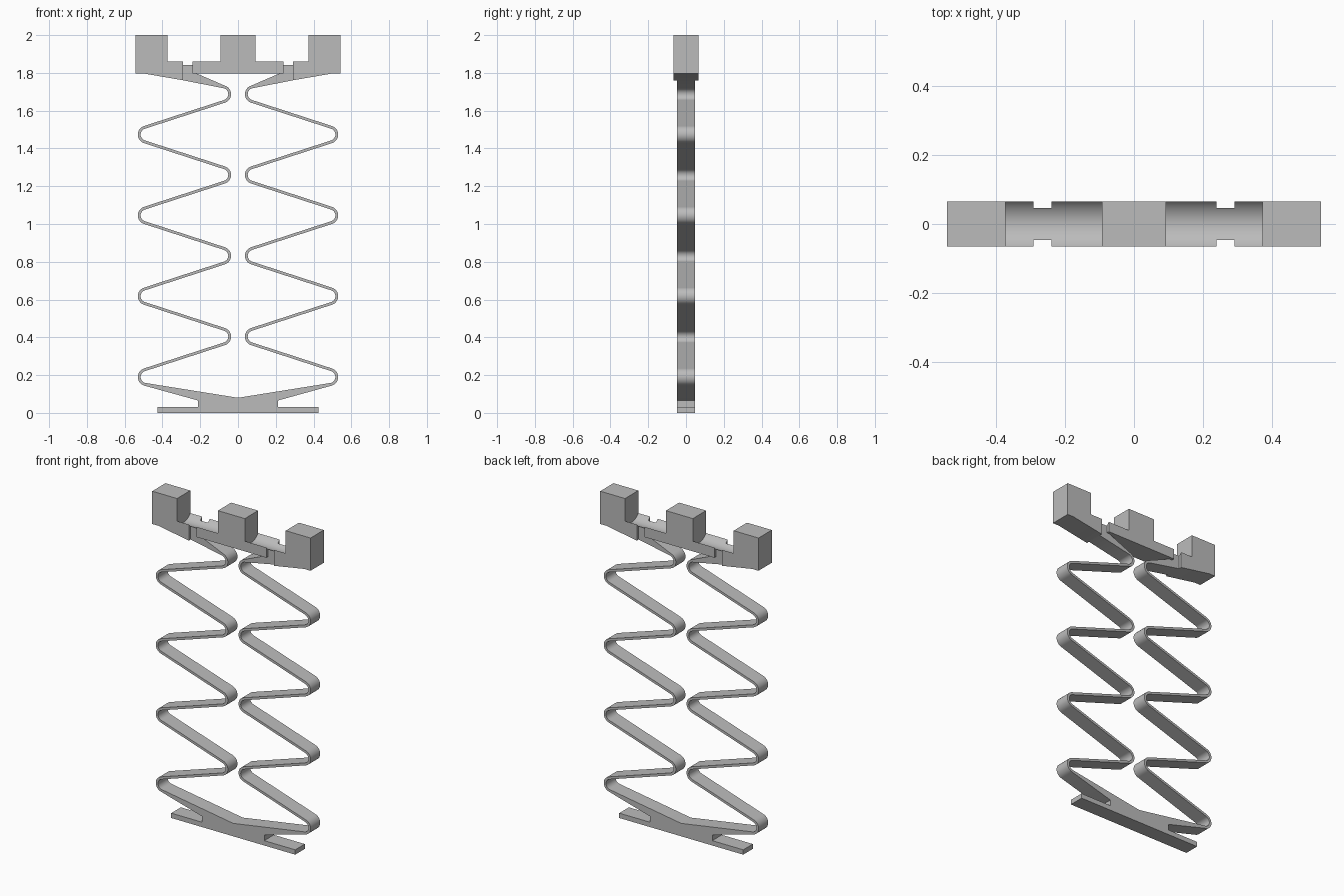
import bpy, bmesh, math
from mathutils import Vector

cube = bpy.data.objects.get("Cube")
if cube:
    bpy.data.objects.remove(cube, do_unlink=True)

grey = bpy.data.materials.new("plain_grey")
grey.use_nodes = True
grey.diffuse_color = (0.5, 0.5, 0.5, 1)
grey.node_tree.nodes["Principled BSDF"].inputs["Base Color"].default_value = (0.5, 0.5, 0.5, 1)


def add_prism(bm, outline, start, end, place):
    """Extrude a flat outline from start to end; place maps (a, b, depth) to xyz."""
    near = [bm.verts.new(place(a, b, start)) for a, b in outline]
    far = [bm.verts.new(place(a, b, end)) for a, b in outline]
    bm.faces.new(near)
    bm.faces.new(far[::-1])
    for i in range(len(near)):
        j = (i + 1) % len(near)
        bm.faces.new((near[j], near[i], far[i], far[j]))


def finish(name, bm):
    bmesh.ops.recalc_face_normals(bm, faces=bm.faces)
    mesh = bpy.data.meshes.new(name)
    bm.to_mesh(mesh)
    bm.free()
    mesh.materials.append(grey)
    obj = bpy.data.objects.new(name, mesh)
    bpy.context.collection.objects.link(obj)
    return obj


def front_part(name, outlines, half_depth):
    bm = bmesh.new()
    for outline in outlines:
        add_prism(bm, outline, -half_depth, half_depth, lambda a, b, d: (a, d, b))
    return finish(name, bm)


def mirrored(points):
    return [(-x, z) for x, z in reversed(points)]


# Main sizes
TOP = 2.0
RAIL_BOTTOM = 1.797
BLOCK_DEPTH, SPRING_DEPTH = 0.065, 0.047
GAP_IN, GAP_OUT = 0.0925, 0.3725      # gaps between the three blocks
NECK_IN, NECK_OUT = 0.24, 0.292       # slim joint in the rail

# Zigzag spring: two parallel edges running around alternating bends
INNER_X, OUTER_X = 0.084, 0.483
FIRST_Z, STEP_Z = 0.19, 0.2139
RADIUS, HALF_WIRE = 0.04, 0.0075
BENDS, ARC_STEPS = 8, 14
reach = OUTER_X - INNER_X
slope = math.atan2(STEP_Z, reach) - math.asin(2 * RADIUS / math.hypot(reach, STEP_Z))
end_slope = math.radians(16)
left_edge, right_edge = [], []
for i in range(BENDS):
    outer = i % 2 == 0
    first = end_slope if i == 0 else slope
    last = end_slope if i == BENDS - 1 else slope
    side = 1 if outer else -1
    begin, stop = first - math.pi / 2, math.pi / 2 - last
    cx, cz = (OUTER_X if outer else INNER_X), FIRST_Z + STEP_Z * i
    for k in range(ARC_STEPS + 1):
        t = begin + (stop - begin) * k / ARC_STEPS
        for edge, offset in ((left_edge, -HALF_WIRE), (right_edge, HALF_WIRE)):
            r = RADIUS + side * offset
            edge.append((cx + side * r * math.cos(t), cz + r * math.sin(t)))

# Spring frame: foot, wedge arms, both springs and the rail joints in one outline
half = [(0, 0.08)] + left_edge
half += [(0.22, RAIL_BOTTOM), (NECK_IN, RAIL_BOTTOM), (NECK_IN, TOP), (NECK_OUT, TOP), (NECK_OUT, 1.761)]
half += right_edge[::-1]
half += [(0.213, 0.066), (0.213, 0.03), (0.425, 0.03), (0.425, 0)]
spring_frame = front_part("spring_frame", [half + mirrored(half[1:])], SPRING_DEPTH)

# Head: middle block with rail, and the two outer blocks
bar = [(NECK_IN, RAIL_BOTTOM), (NECK_IN, TOP)]
middle_block = front_part("middle_block", [bar + mirrored(bar)], BLOCK_DEPTH)
end = [(NECK_OUT, 1.761), (0.5, RAIL_BOTTOM), (0.5425, RAIL_BOTTOM), (0.5425, TOP), (NECK_OUT, TOP)]
outer_blocks = front_part("outer_blocks", [end, mirrored(end)], BLOCK_DEPTH)

# Groove cutter: round-bottomed channel along x in both gaps
GROOVE_R, GROOVE_Z = 0.082, 1.91
limit = math.asin(0.067 / GROOVE_R)
groove = []
for k in range(25):
    t = limit * (k / 12 - 1)
    groove.append((GROOVE_R * math.sin(t), GROOVE_Z - GROOVE_R * math.cos(t)))
groove += [(groove[-1][0], TOP + 0.1), (groove[0][0], TOP + 0.1)]
bm = bmesh.new()
for s in (1, -1):
    add_prism(bm, groove, s * GAP_IN, s * GAP_OUT, lambda a, b, d: (d, a, b))
cutter = finish("groove_cutter", bm)
cutter.hide_render = True

# Cut the channels and shade
for obj in (spring_frame, middle_block, outer_blocks):
    mod = obj.modifiers.new("groove", 'BOOLEAN')
    mod.operation = 'DIFFERENCE'
    mod.solver = 'EXACT'
    mod.object = cutter
    bpy.ops.object.select_all(action='DESELECT')
    obj.select_set(True)
    bpy.context.view_layer.objects.active = obj
    bpy.ops.object.modifier_apply(modifier=mod.name)
    bpy.ops.object.shade_smooth_by_angle(angle=math.radians(30))
bpy.data.objects.remove(cutter, do_unlink=True)
